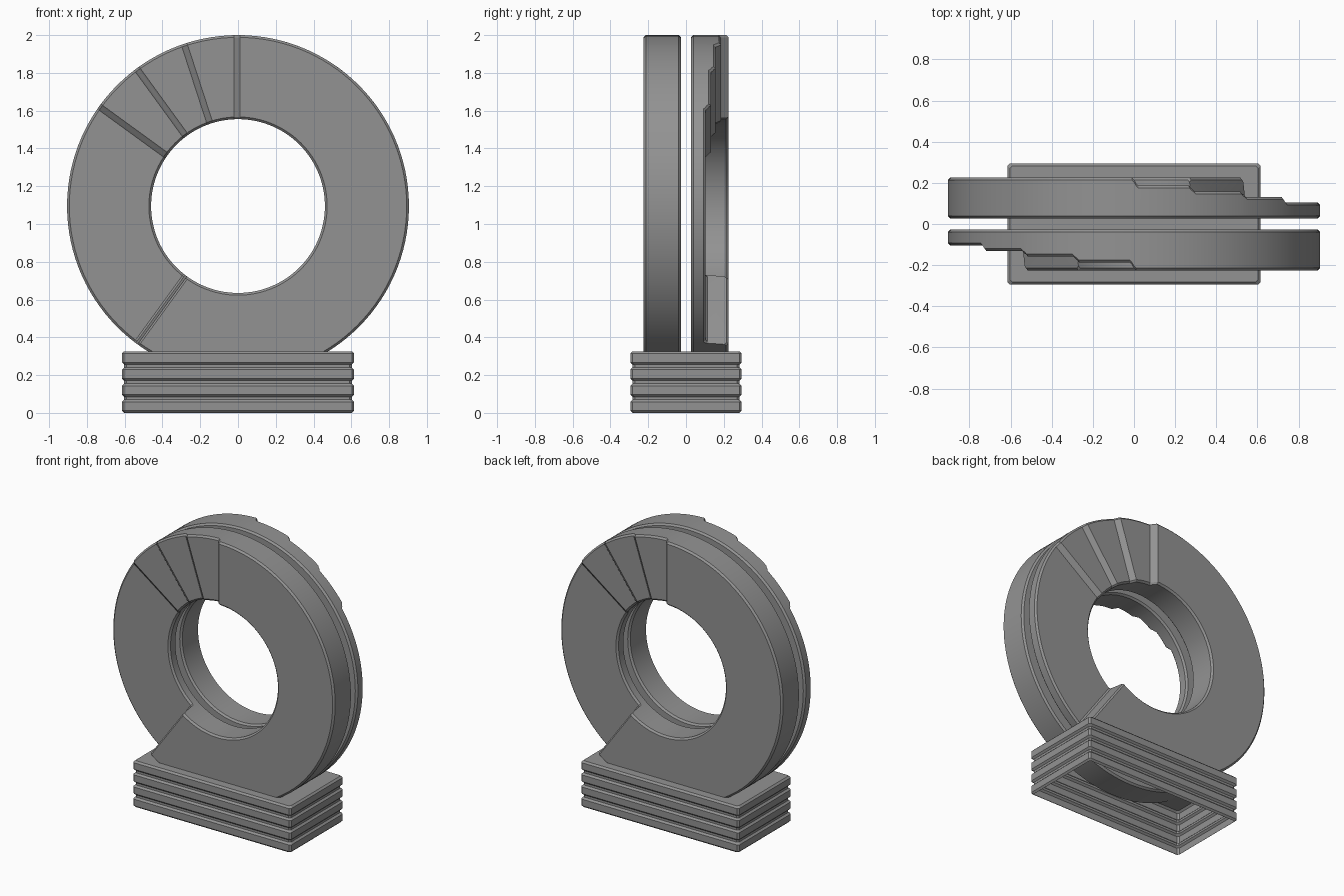
import bpy, bmesh, math

cube = bpy.data.objects.get("Cube")
if cube:
    bpy.data.objects.remove(cube, do_unlink=True)

grey = bpy.data.materials.new("stone grey")
grey.use_nodes = True
colour = (0.29, 0.29, 0.29, 1)
grey.diffuse_color = colour
grey.node_tree.nodes["Principled BSDF"].inputs["Base Color"].default_value = colour

OUTER, INNER, CENTRE_Z = 0.905, 0.46, 1.095
NEAR, FULL = 0.027, 0.225
BEVEL = 0.012
# Treads of the spiral: start angle and depth reached
STEPS = [(90, 0.186), (108, 0.157), (126, 0.132), (144, 0.104), (234, FULL)]


def finish(name, bm):
    bmesh.ops.recalc_face_normals(bm, faces=bm.faces)
    mesh = bpy.data.meshes.new(name)
    bm.to_mesh(mesh)
    bm.free()
    obj = bpy.data.objects.new(name, mesh)
    mesh.materials.append(grey)
    bpy.context.collection.objects.link(obj)
    bpy.ops.object.select_all(action='DESELECT')
    obj.select_set(True)
    bpy.context.view_layer.objects.active = obj
    bpy.ops.object.shade_smooth_by_angle(angle=math.radians(25))
    return obj


def bridge(bm, a, b):
    n = len(a)
    for i in range(n):
        j = (i + 1) % n
        bm.faces.new((a[i], a[j], b[j], b[i]))


def ring_columns():
    """Angle, sideways offset and depth of each cross-section round the ring."""
    columns, previous = [], FULL
    for k, (start, depth) in enumerate(STEPS):
        side = 1 if depth < previous else -1
        low, high = min(depth, previous), max(depth, previous)
        wall = [(-0.01, high), (0, high - 0.01), (0.012, low + 0.01), (0.022, low)]
        for offset, d in wall[::side]:
            columns.append((start, side * offset, d))
        end = STEPS[k + 1][0] if k + 1 < len(STEPS) else 450
        columns += [(a, 0, depth) for a in range(start + 3, end - 2, 3)]
        previous = depth
    return columns


def stepped_ring(name, turn):
    bm = bmesh.new()
    sections = []
    for angle, offset, depth in ring_columns():
        profile = [(INNER, NEAR + BEVEL), (INNER + BEVEL, NEAR),
                   (OUTER - BEVEL, NEAR), (OUTER, NEAR + BEVEL),
                   (OUTER, depth - BEVEL), (OUTER - BEVEL, depth),
                   (INNER + BEVEL, depth), (INNER, depth - BEVEL)]
        section = []
        for r, d in profile:
            t = math.radians(angle) + offset / r
            section.append(bm.verts.new((turn * r * math.cos(t), -turn * d,
                                         CENTRE_Z + r * math.sin(t))))
        sections.append(section)
    for i, section in enumerate(sections):
        bridge(bm, section, sections[(i + 1) % len(sections)])
    return finish(name, bm)


# Two stepped rings, the back one turned half way round
stepped_ring("front_ring", 1)
stepped_ring("back_ring", -1)

# Banded plinth, an open-bottomed shell with chamfered corners
bm = bmesh.new()
loops = []
for band in range(4):
    bottom = band * 0.0853
    for z, inset in ((0, BEVEL), (BEVEL, 0), (0.07 - BEVEL, 0), (0.07, BEVEL)):
        x, y, c = 0.615 - inset, 0.295 - inset, BEVEL
        corners = [(x, c - y), (x, y - c), (x - c, y), (c - x, y),
                   (-x, y - c), (-x, c - y), (c - x, -y), (x - c, -y)]
        loops.append([bm.verts.new((px, py, bottom + z)) for px, py in corners])
for lower, upper in zip(loops, loops[1:]):
    bridge(bm, lower, upper)
bm.faces.new(loops[-1])
finish("banded_plinth", bm)
